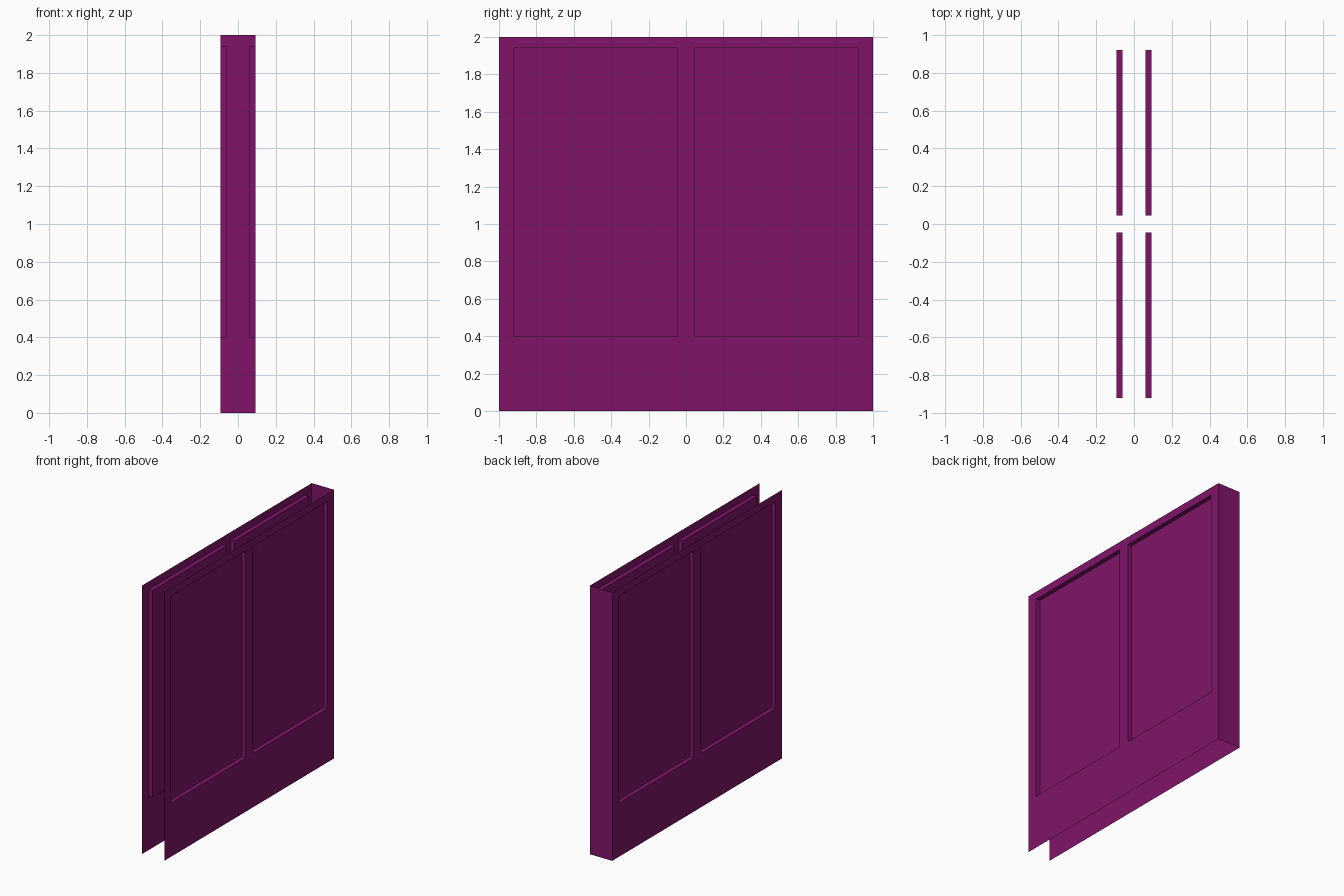
import bpy, bmesh

if "Cube" in bpy.data.objects:
    bpy.data.objects.remove(bpy.data.objects["Cube"])

HALF_W = 0.0925   # outer half thickness
INNER = 0.06      # recessed panel plane
YS = [-1, -0.92, -0.045, 0.045, 0.92, 1]
ZS = [0, 0.40, 1.942, 2]

mat = bpy.data.materials.new("purple")
mat.diffuse_color = (0.22, 0.007, 0.14, 1)
mat.use_nodes = True
mat.node_tree.nodes["Principled BSDF"].inputs["Base Color"].default_value = mat.diffuse_color


def finish(bm, name):
    me = bpy.data.meshes.new(name)
    bm.to_mesh(me)
    bm.free()
    me.materials.append(mat)
    ob = bpy.data.objects.new(name, me)
    bpy.context.collection.objects.link(ob)
    return ob


# Side sheet: grid of faces, with two cells pushed inward as recessed panels
bm = bmesh.new()
grid = [[bm.verts.new((HALF_W, y, z)) for z in ZS] for y in YS]
panels = []
for i in range(len(YS) - 1):
    for j in range(len(ZS) - 1):
        f = bm.faces.new((grid[i][j], grid[i + 1][j], grid[i + 1][j + 1], grid[i][j + 1]))
        if i in (1, 3) and j == 1:
            panels.append(f)
floors = bmesh.ops.extrude_discrete_faces(bm, faces=panels)["faces"]
for f in floors:
    bmesh.ops.translate(bm, verts=f.verts[:], vec=(INNER - HALF_W, 0, 0))
bmesh.ops.remove_doubles(bm, verts=bm.verts[:], dist=1e-5)

# Mirrored to make the opposite side; top, bottom and front stay open
sides = finish(bm, "side_sheets")
sides.modifiers.new("mirror", 'MIRROR').use_axis = (True, False, False)

# Wall closing the back end
bm = bmesh.new()
bm.faces.new([bm.verts.new(c) for c in (
    (HALF_W, 1, 0), (-HALF_W, 1, 0), (-HALF_W, 1, 2), (HALF_W, 1, 2))])
finish(bm, "back_wall")
